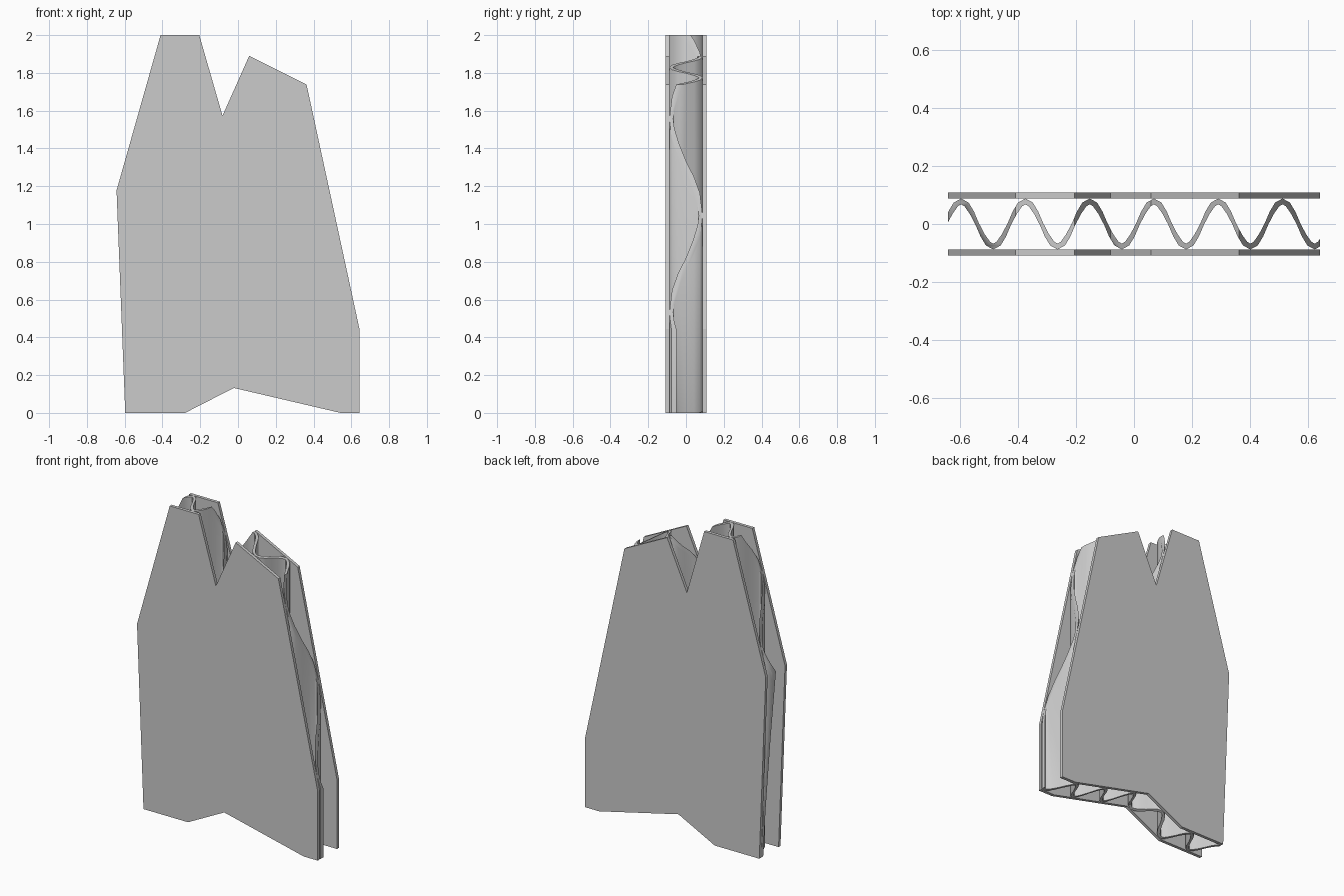
import bpy, bmesh, math
from mathutils import Vector

if "Cube" in bpy.data.objects:
    bpy.data.objects.remove(bpy.data.objects["Cube"])

# torn outline of the board, seen from the front (x, z)
OUTLINE = [(-0.597, 0), (-0.28, 0), (-0.022, 0.132), (0.543, 0), (0.643, 0), (0.643, 0.444),
           (0.363, 1.738), (0.059, 1.89), (-0.082, 1.573), (-0.205, 2), (-0.41, 2), (-0.643, 1.178)]
HALF, INNER = 0.108, 0.088      # outer and inner faces of the liners
PERIOD, PEAK = 0.222, 0.069     # flute spacing and one crest position
SHEET = 0.02                    # paper thickness


def prism(name, pts, direction):
    """Extrude a closed 3D polygon along a direction."""
    bm = bmesh.new()
    face = bm.faces.new([bm.verts.new(p) for p in pts])
    ext = bmesh.ops.extrude_face_region(bm, geom=[face], use_keep_orig=True)
    verts = [g for g in ext["geom"] if isinstance(g, bmesh.types.BMVert)]
    bmesh.ops.translate(bm, verts=verts, vec=Vector(direction))
    bmesh.ops.recalc_face_normals(bm, faces=bm.faces)
    me = bpy.data.meshes.new(name)
    bm.to_mesh(me)
    bm.free()
    ob = bpy.data.objects.new(name, me)
    bpy.context.collection.objects.link(ob)
    return ob


def board(name, y0, y1):
    return prism(name, [(x, y0, z) for x, z in OUTLINE], (0, y1 - y0, 0))


# flat outer papers
board("front_liner", -HALF, -INNER)
board("back_liner", INNER, HALF)

# wavy middle paper, as a long extruded strip
step = PERIOD / 12
amp = INNER - SHEET / 2
xs = [PEAK + i * step for i in range(-41, 35)]
upper, lower = [], []
for x in xs:
    a = 2 * math.pi * (x - PEAK) / PERIOD
    y = amp * math.cos(a)
    slope = -amp * 2 * math.pi / PERIOD * math.sin(a)
    n = Vector((-slope, 1)).normalized()
    half = SHEET / 2 * (0.65 + 0.35 * abs(math.cos(a)))   # thinner on the slopes
    upper.append((x + n.x * half, y + n.y * half, -0.1))
    lower.append((x - n.x * half, y - n.y * half, -0.1))
flute = prism("fluting", upper + lower[::-1], (0, 0, 2.2))

# trim the fluting to the torn outline
cutter = board("outline_cutter", -0.3, 0.3)
cutter.hide_render = True
mod = flute.modifiers.new("trim", "BOOLEAN")
mod.operation = "INTERSECT"
mod.solver = "EXACT"
mod.object = cutter
bpy.context.view_layer.objects.active = flute
flute.select_set(True)
bpy.ops.object.modifier_apply(modifier=mod.name)
bpy.data.objects.remove(cutter)
bpy.ops.object.shade_smooth_by_angle(angle=math.radians(40))
